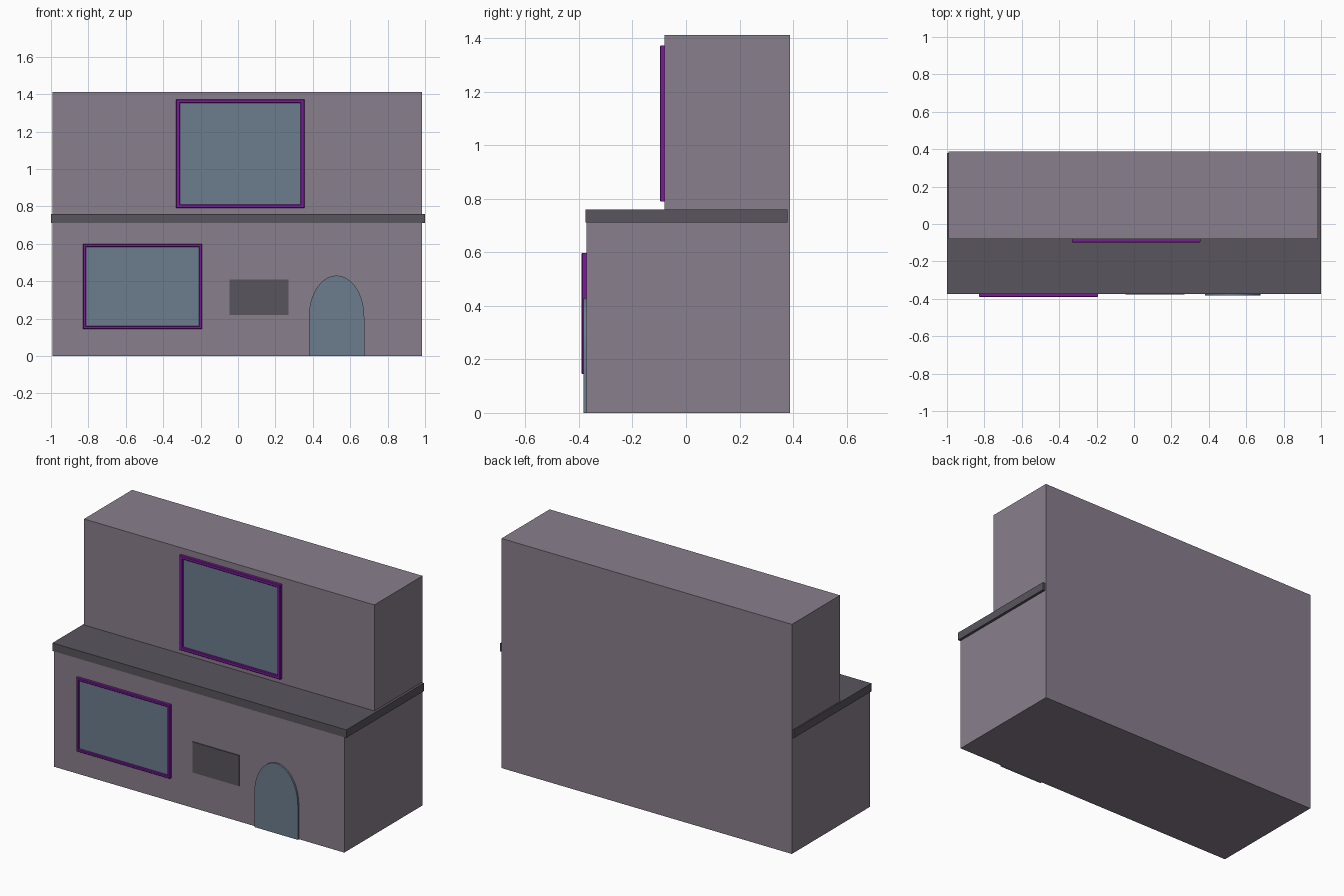
import bpy, bmesh
from math import sin, cos, pi

if "Cube" in bpy.data.objects:
    bpy.data.objects.remove(bpy.data.objects["Cube"])


def material(name, rgb):
    m = bpy.data.materials.new(name)
    m.diffuse_color = (*rgb, 1)
    m.use_nodes = True
    m.node_tree.nodes["Principled BSDF"].inputs["Base Color"].default_value = m.diffuse_color
    return m


WALL = material("wall_mauve", (0.25, 0.21, 0.265))
DARK = material("dark_trim", (0.10, 0.09, 0.11))
GLASS = material("blue_glass", (0.15, 0.20, 0.27))
PURPLE = material("purple_frame", (0.20, 0.01, 0.33))


def finish(name, bm, mat):
    bmesh.ops.recalc_face_normals(bm, faces=bm.faces[:])
    me = bpy.data.meshes.new(name)
    bm.to_mesh(me)
    bm.free()
    me.materials.append(mat)
    ob = bpy.data.objects.new(name, me)
    bpy.context.collection.objects.link(ob)
    return ob


def prism(name, points, offset, mat):
    """Extrude a closed outline of 3D points along an offset."""
    bm = bmesh.new()
    face = bm.faces.new([bm.verts.new(p) for p in points])
    ext = bmesh.ops.extrude_face_region(bm, geom=[face], use_keep_orig=True)
    moved = [g for g in ext["geom"] if isinstance(g, bmesh.types.BMVert)]
    bmesh.ops.translate(bm, verts=moved, vec=offset)
    return finish(name, bm, mat)


def box(name, x0, x1, y0, y1, z0, z1, mat):
    pts = [(x0, y0, z0), (x1, y0, z0), (x1, y0, z1), (x0, y0, z1)]
    return prism(name, pts, (0, y1 - y0, 0), mat)


def frame(name, x0, x1, z0, z1, y0, y1, w):
    """Rectangular frame: chamfered bar section swept round four corners."""
    c = 0.003
    section = [(0, y1), (0, y0 + c), (c, y0), (w - c, y0), (w, y0 + c), (w, y1)]
    bm = bmesh.new()
    rings = []
    for x, z, sx, sz in ((x0, z0, 1, 1), (x1, z0, -1, 1),
                         (x1, z1, -1, -1), (x0, z1, 1, -1)):
        rings.append([bm.verts.new((x + sx * d, y, z + sz * d)) for d, y in section])
    n = len(section)
    for i in range(4):
        a, b = rings[i], rings[(i + 1) % 4]
        for j in range(n):
            k = (j + 1) % n
            bm.faces.new((a[j], a[k], b[k], b[j]))
    return finish(name, bm, PURPLE)


# Stepped building body, extruded from its side profile
side = [(-0.372, 0), (0.388, 0), (0.388, 1.412), (-0.08, 1.412),
        (-0.08, 0.72), (-0.372, 0.72)]
prism("building_body", [(-0.992, y, z) for y, z in side], (1.976, 0, 0), WALL)

# Ledge between the storeys
box("ledge", -1.0, 1.0, -0.375, 0.38, 0.711, 0.76, DARK)

# Windows: glass pane plus purple frame
for label, x0, x1, z0, z1, wall, w in (
        ("upper", -0.331, 0.355, 0.79, 1.372, -0.08, 0.02),
        ("lower", -0.829, -0.192, 0.145, 0.598, -0.372, 0.016)):
    box(label + "_window_glass", x0 + 0.01, x1 - 0.01, wall - 0.006, wall + 0.005,
        z0 + 0.01, z1 - 0.01, GLASS)
    frame(label + "_window_frame", x0, x1, z0, z1, wall - 0.018, wall + 0.002, w)

# Blank sign panel
box("sign_panel", -0.045, 0.27, -0.378, -0.365, 0.22, 0.408, DARK)

# Arched door
arch = [(0.527 + 0.148 * cos(pi * i / 20), -0.383, 0.21 + 0.22 * sin(pi * i / 20))
        for i in range(21)]
door = prism("arched_door", [(0.379, -0.383, 0), (0.675, -0.383, 0)] + arch,
             (0, 0.018, 0), GLASS)
bpy.context.view_layer.objects.active = door
door.select_set(True)
bpy.ops.object.shade_smooth_by_angle()
